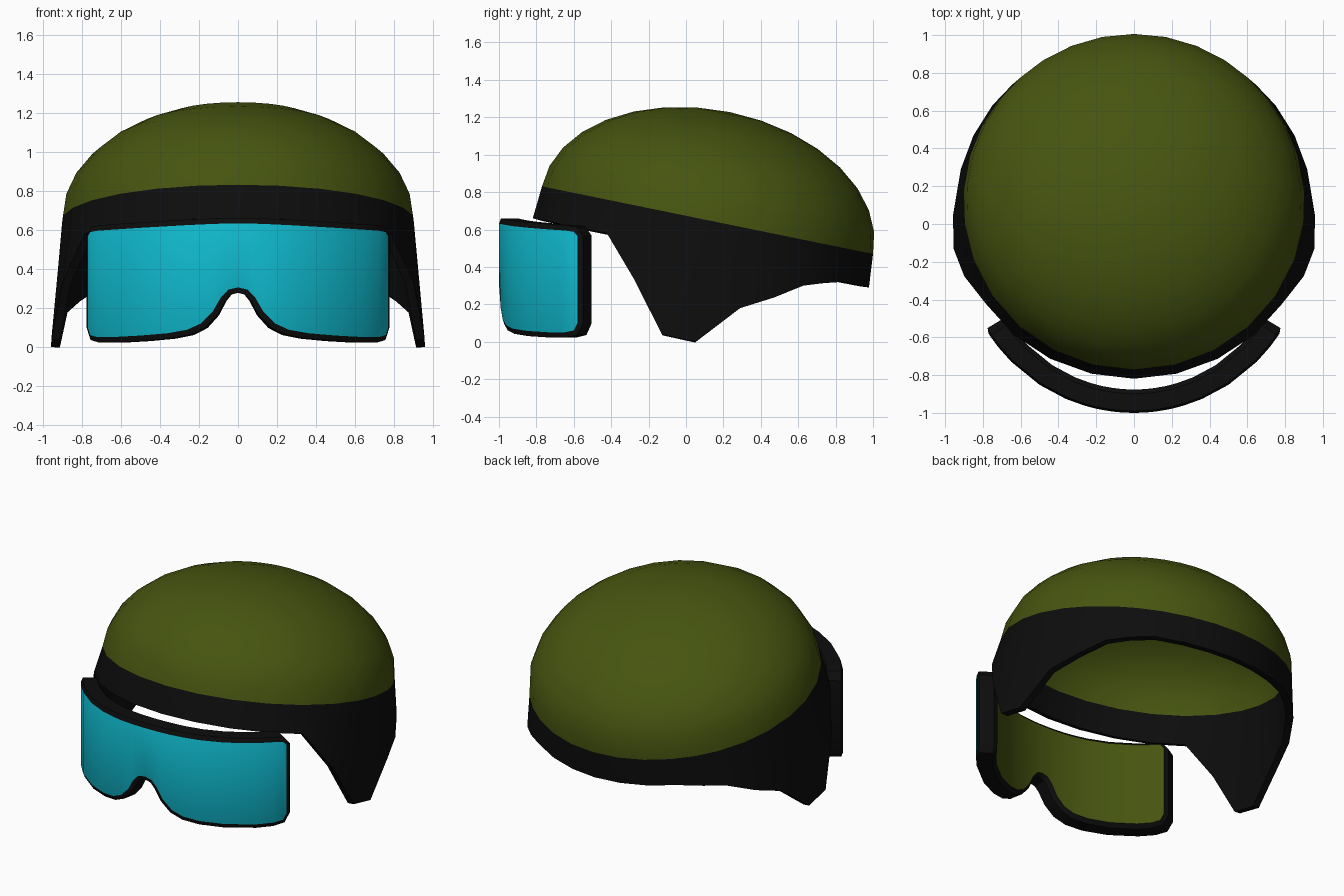
import bpy, bmesh, math

if "Cube" in bpy.data.objects:
    bpy.data.objects.remove(bpy.data.objects["Cube"])


def material(name, color):
    m = bpy.data.materials.new(name)
    m.diffuse_color = (*color, 1)
    m.use_nodes = True
    m.node_tree.nodes["Principled BSDF"].inputs["Base Color"].default_value = m.diffuse_color
    return m


olive = material("olive", (0.062, 0.09, 0.005))
black = material("black", (0.004, 0.004, 0.004))
cyan = material("cyan", (0.005, 0.5, 0.63))


def make_object(name, bm, mats, angle, thickness=0):
    mesh = bpy.data.meshes.new(name)
    bm.to_mesh(mesh)
    bm.free()
    ob = bpy.data.objects.new(name, mesh)
    bpy.context.collection.objects.link(ob)
    for m in mats:
        mesh.materials.append(m)
    bpy.ops.object.select_all(action='DESELECT')
    ob.select_set(True)
    bpy.context.view_layer.objects.active = ob
    if thickness:
        mod = ob.modifiers.new("thickness", 'SOLIDIFY')
        mod.thickness = thickness
        mod.offset = -1
        bpy.ops.object.modifier_apply(modifier=mod.name)
    bpy.ops.object.shade_smooth_by_angle(angle=math.radians(angle))
    return ob


# Helmet shell: tilted half ellipsoid, continued down as the black band with ear flaps
RADIUS, HEIGHT = 0.903, 0.59
SIN, COS = 0.2, 0.98          # backward tilt of the rim plane

# (angle from the front in degrees, depth of the band below the rim)
half = [(0, .177), (14, .177), (28, .177), (42, .177), (56, .176), (70, .39),
        (83, .647), (94, .65), (106.4, .426), (117.5, .335), (128.4, .24),
        (137.5, .205), (147, .18), (158, .18), (169, .18), (180, .18)]
columns = half + [(360 - a, d) for a, d in half[-2:0:-1]]


def tilted(x, u, v):
    return (x, 0.115 + COS * u + SIN * v, 0.65 - SIN * u + COS * v)


def shell_point(a, depth=0, rise=0):
    a = math.radians(a)
    r = RADIUS * math.cos(rise) + 0.08 * depth
    bulge = 0.035 * abs(math.sin(2 * a)) * min(1, depth / 0.2)
    x = math.sin(a) * (r + bulge)
    return tilted(x, -math.cos(a) * r, HEIGHT * math.sin(rise) - depth)


bm = bmesh.new()
rows = [[bm.verts.new(shell_point(a, d)) for a, d in columns]]
LEVELS = 8
for k in range(LEVELS):
    rise = math.pi / 2 * k / LEVELS
    rows.append([bm.verts.new(shell_point(a, 0, rise)) for a, d in columns])
apex = bm.verts.new(tilted(0, 0, HEIGHT))
n = len(columns)
for k in range(LEVELS):
    for i in range(n):
        j = (i + 1) % n
        f = bm.faces.new((rows[k][i], rows[k][j], rows[k + 1][j], rows[k + 1][i]))
        f.material_index = 1 if k == 0 else 0
for i in range(n):
    bm.faces.new((rows[-1][i], rows[-1][(i + 1) % n], apex))
make_object("helmet_shell", bm, [olive, black], 35, 0.045)

# Goggles: curved plate with a nose notch; cyan lens in front, olive back, black frame
LENS_R, CENTRE_Y = 0.916, -0.084
# half outline columns: x, top z, bottom z
lens = [(0, .632, .305), (.05, .632, .293), (.09, .631, .25), (.13, .63, .18),
        (.19, .627, .12), (.26, .624, .088), (.36, .618, .07), (.5, .61, .058),
        (.65, .6, .05), (.72, .595, .05), (.757, .588, .06), (.77, .565, .1)]
full = [(-x, t, b) for x, t, b in lens[:0:-1]] + lens
arc = [LENS_R * math.asin(x / LENS_R) for x, t, b in full]
outline = ([(s, c[1]) for s, c in zip(arc, full)]
           + [(s, c[2]) for s, c in zip(arc[::-1], full[::-1])])


def grow(points, amount):
    """Offset a clockwise outline outwards."""
    out = []
    for i, (s, z) in enumerate(points):
        s0, z0 = points[i - 1]
        s1, z1 = points[(i + 1) % len(points)]
        ds, dz = s1 - s0, z1 - z0
        length = math.hypot(ds, dz)
        out.append((s - dz / length * amount, z + ds / length * amount))
    return out


bm = bmesh.new()
loops = []
for radius, amount in ((.916, 0), (.905, .028), (.815, .028), (.792, .004)):
    loops.append([bm.verts.new((radius * math.sin(s / LENS_R),
                                CENTRE_Y - radius * math.cos(s / LENS_R), z))
                  for s, z in grow(outline, amount)])
count = len(outline)
for a, b in zip(loops, loops[1:]):
    for i in range(count):
        j = (i + 1) % count
        bm.faces.new((a[i], a[j], b[j], b[i])).material_index = 0
for loop, mat in ((loops[0], 1), (loops[3], 2)):
    for i in range(count // 2 - 1):
        f = bm.faces.new((loop[i], loop[i + 1], loop[count - 2 - i], loop[count - 1 - i]))
        f.material_index = mat
bmesh.ops.recalc_face_normals(bm, faces=bm.faces)
make_object("goggles", bm, [black, cyan, olive], 35)
